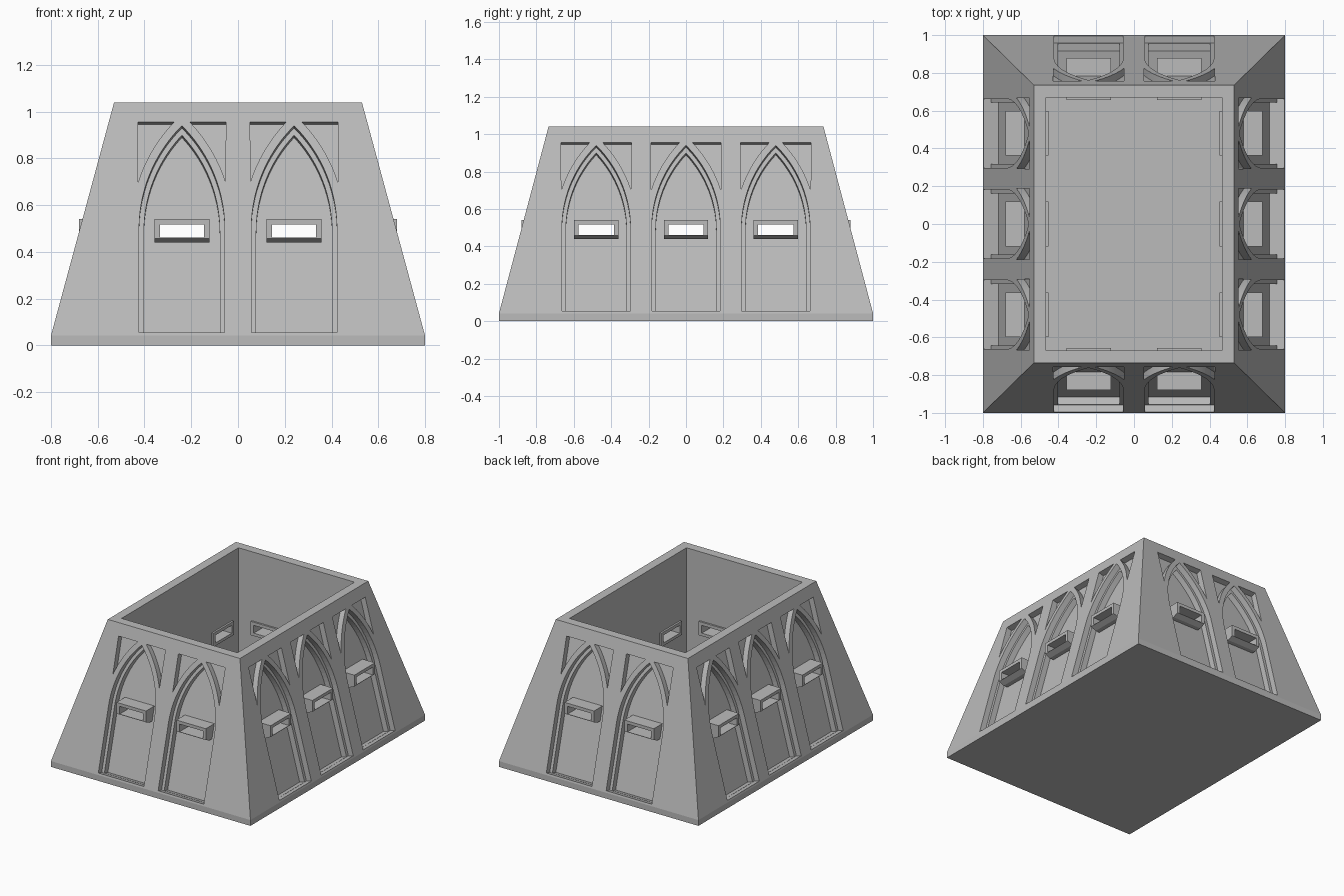
import bpy, bmesh, math
from mathutils import Vector, Matrix

if "Cube" in bpy.data.objects:
    bpy.data.objects.remove(bpy.data.objects["Cube"])

# Main dimensions
PLINTH, HEIGHT = 0.042, 1.04
SILL, SPRING = 0.055, 0.5
ARC_CENTRE = 0.437          # arc centres sit this far past the bay axis
STEP = 0.041                # depth of each recess step
SEGMENTS = 20

stone = bpy.data.materials.new("grey_stone")
stone.use_nodes = True
colour = (0.5, 0.5, 0.5, 1)
stone.diffuse_color = colour
stone.node_tree.nodes["Principled BSDF"].inputs["Base Color"].default_value = colour

# Bays: turn, wall distance at the plinth, at the top, inner wall, offset
BAYS = []
for turn in (0, 2):
    BAYS += [(turn, 1.0, 0.735, 0.67, u) for u in (-0.24, 0.24)]
for turn in (1, 3):
    BAYS += [(turn, 0.8, 0.53, 0.465, u) for u in (-0.48, 0, 0.48)]


def loft(bm, rings):
    """Closed solid through a list of equal rings of points."""
    loops = [[bm.verts.new(p) for p in ring] for ring in rings]
    n = len(loops[0])
    for a, b in zip(loops, loops[1:]):
        for i in range(n):
            j = (i + 1) % n
            bm.faces.new((a[i], a[j], b[j], b[i]))
    bm.faces.new(loops[0][::-1])
    bm.faces.new(loops[-1])


def finish(name, bm):
    bmesh.ops.recalc_face_normals(bm, faces=bm.faces[:])
    mesh = bpy.data.meshes.new(name)
    bm.to_mesh(mesh)
    bm.free()
    mesh.materials.append(stone)
    obj = bpy.data.objects.new(name, mesh)
    bpy.context.collection.objects.link(obj)
    return obj


def carve(obj, cutter):
    """Subtract the cutter from the object, then discard it."""
    mod = obj.modifiers.new("carve", 'BOOLEAN')
    mod.operation, mod.solver, mod.object = 'DIFFERENCE', 'EXACT', cutter
    bpy.context.view_layer.objects.active = obj
    bpy.ops.object.modifier_apply(modifier=mod.name)
    bpy.data.objects.remove(cutter)


def rect(hx, hy, z):
    return [(-hx, -hy, z), (hx, -hy, z), (hx, hy, z), (-hx, hy, z)]


def wall_cutter(name, outlines, depth):
    """Cut outlines of (u, z) square to the sloping wall in every bay."""
    bm = bmesh.new()
    for turn, low, top, inner, offset in BAYS:
        spin = Matrix.Rotation(turn * math.pi / 2, 3, 'Z')
        slope = (low - top) / (HEIGHT - PLINTH)
        normal = Vector((0, -1, slope)).normalized()
        for outline in outlines:
            face = [Vector((offset + u, -(low - slope * (z - PLINTH)), z))
                    for u, z in outline]
            loft(bm, [[spin @ (p + normal * d) for p in face]
                      for d in (0.03, -depth)])
    return finish(name, bm)


def window_solid(name, half, profile):
    """Extrude a side profile across each bay; it maps (outer, inner) to (d, z)."""
    bm = bmesh.new()
    for turn, low, top, inner, offset in BAYS:
        spin = Matrix.Rotation(turn * math.pi / 2, 3, 'Z')
        loft(bm, [[spin @ Vector((offset + s * half, -d, z))
                   for d, z in profile(low - 0.12, inner - 0.013)]
                  for s in (-1, 1)])
    return finish(name, bm)


def arc(radius, z_low, z_high):
    """Right-hand pointed arch arc from z_low to z_high."""
    points = []
    for i in range(SEGMENTS + 1):
        z = z_low + (z_high - z_low) * math.sin(i / SEGMENTS * math.pi / 2)
        points.append((math.sqrt(radius ** 2 - (z - SPRING) ** 2) - ARC_CENTRE, z))
    return points


def arch(radius, bottom):
    apex = SPRING + math.sqrt(radius ** 2 - ARC_CENTRE ** 2)
    right = [(radius - ARC_CENTRE, bottom)] + arc(radius, SPRING, apex)
    right[-1] = (0, apex)
    return right + [(-u, z) for u, z in right[-2::-1]]


# Tapered walls on a low plinth, with a straight-sided open interior
bm = bmesh.new()
loft(bm, [rect(0.8, 1.0, 0), rect(0.8, 1.0, PLINTH), rect(0.53, 0.735, HEIGHT)])
walls = finish("walls", bm)
bm = bmesh.new()
loft(bm, [rect(0.465, 0.67, 0.05), rect(0.465, 0.67, 1.2)])
carve(walls, finish("interior_cutter", bm))

# Two-step pointed recesses
carve(walls, wall_cutter("outer_arch_cutter", [arch(0.62, SILL)], STEP))
carve(walls, wall_cutter("inner_arch_cutter", [arch(0.599, SILL + 0.001)], 2 * STEP))

# Sunken corner panels above the arches
corner = arc(0.655, 0.70, 0.955) + [(0.188, 0.955)]
mirrored = [(-u, z) for u, z in corner]
carve(walls, wall_cutter("corner_panel_cutter", [corner, mirrored], STEP))


# Window hoods passing through the walls
def hood_profile(outer, inner):
    return [(outer, 0.54), (outer, 0.458), (outer - 0.04, 0.44),
            (inner, 0.44), (inner, 0.54)]


def slot_profile(bottom, top):
    return lambda outer, inner: [(outer + 0.1, top), (outer + 0.1, bottom),
                                 (inner - 0.05, bottom), (inner - 0.05, top)]


hoods = window_solid("window_hoods", 0.118, hood_profile)
carve(hoods, window_solid("slot_cutter", 0.094, slot_profile(0.461, 0.517)))
carve(walls, window_solid("wall_slot_cutter", 0.106, slot_profile(0.451, 0.528)))
